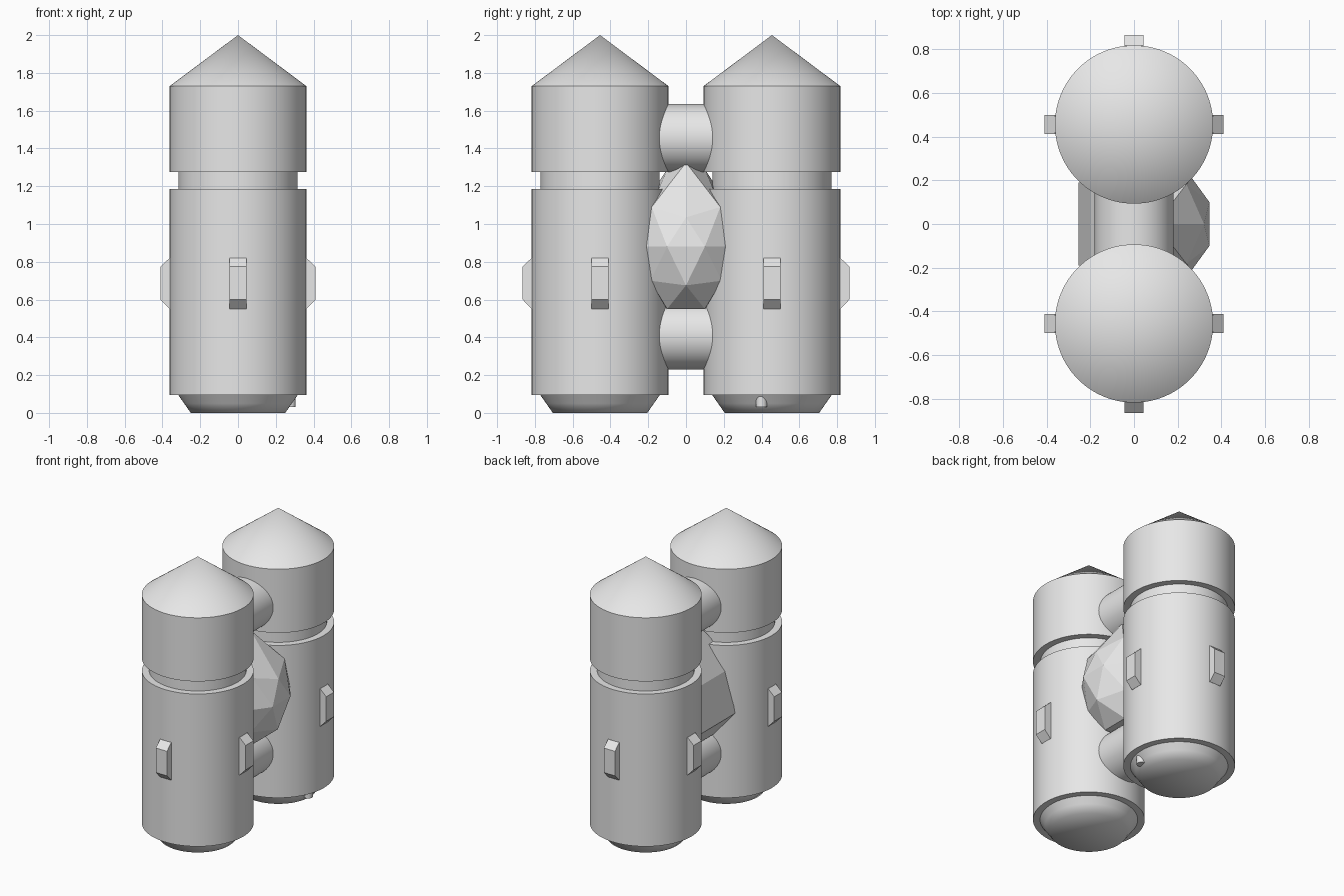
import bpy, bmesh, math
from mathutils import Matrix, Vector

cube = bpy.data.objects.get("Cube")
if cube:
    bpy.data.objects.remove(cube, do_unlink=True)

GREY = (0.8, 0.8, 0.8, 1)
mat = bpy.data.materials.new("plain grey")
mat.use_nodes = True
mat.diffuse_color = GREY
mat.node_tree.nodes["Principled BSDF"].inputs["Base Color"].default_value = GREY

SPACING = 0.455
RADIUS = 0.362
SEGMENTS = 96


def finish(name, bm, smooth=None):
    """Turn a bmesh into a named object, smooth below the given angle."""
    bmesh.ops.recalc_face_normals(bm, faces=bm.faces)
    mesh = bpy.data.meshes.new(name)
    bm.to_mesh(mesh)
    bm.free()
    mesh.materials.append(mat)
    obj = bpy.data.objects.new(name, mesh)
    bpy.context.collection.objects.link(obj)
    if smooth:
        bpy.ops.object.select_all(action='DESELECT')
        obj.select_set(True)
        bpy.context.view_layer.objects.active = obj
        bpy.ops.object.shade_smooth_by_angle(angle=math.radians(smooth))
    return obj


def lathe(name, profile, y, smooth):
    """Revolve (radius, height) points about a vertical axis."""
    bm = bmesh.new()
    pts = [bm.verts.new((r, 0, z)) for r, z in profile]
    edges = [bm.edges.new(pair) for pair in zip(pts, pts[1:])]
    bmesh.ops.spin(bm, geom=pts + edges, cent=(0, 0, 0), axis=(0, 0, 1),
                   angle=math.tau, steps=SEGMENTS)
    bmesh.ops.remove_doubles(bm, verts=bm.verts, dist=1e-4)
    bmesh.ops.translate(bm, verts=bm.verts, vec=(0, y, 0))
    return finish(name, bm, smooth)


def cylinder(name, radius, length, matrix):
    bm = bmesh.new()
    bmesh.ops.create_cone(bm, cap_ends=True, segments=64, radius1=radius,
                          radius2=radius, depth=length, matrix=matrix)
    return finish(name, bm, 30)


def lug(name, y, angle):
    """Small block with sloped ends, standing out from a tower wall."""
    bm = bmesh.new()
    outline = [(0.33, 0.55), (0.362, 0.55), (0.41, 0.6),
               (0.41, 0.775), (0.362, 0.82), (0.33, 0.82)]
    face = bm.faces.new([bm.verts.new((r, -0.044, z)) for r, z in outline])
    new = bmesh.ops.extrude_face_region(bm, geom=[face])["geom"]
    bmesh.ops.translate(bm, vec=(0, 0.088, 0),
                        verts=[v for v in new if isinstance(v, bmesh.types.BMVert)])
    bm.transform(Matrix.Translation((0, y, 0)) @ Matrix.Rotation(angle, 4, 'Z'))
    return finish(name, bm)


# Two towers, each with body, neck, head, pointed roof, foot and lugs
body = [(0, 0.095), (RADIUS, 0.095), (RADIUS, 1.185), (0.315, 1.185),
        (0.315, 1.275), (RADIUS, 1.275), (RADIUS, 1.73), (0, 2)]
foot = [(0, 0), (0.25, 0), (0.285, 0.05), (0.32, 0.1), (0, 0.1)]
for side, label in ((-1, "front"), (1, "back")):
    y = side * SPACING
    lathe(label + "_tower", body, y, 30)
    lathe(label + "_foot", foot, y, 60)
    for turn, where in ((0, "left"), (side * math.pi / 2, "outer"), (math.pi, "right")):
        lug(f"{label}_{where}_lug", y, turn)

# Small rib on the back foot
cylinder("foot_rib", 0.03, 0.07, Matrix.Translation((0.275, 0.4, 0.065)))

# Round connectors between the towers
for label, z in (("upper", 1.455), ("lower", 0.41)):
    cylinder(label + "_connector", 0.18, 0.6,
             Matrix.Translation((0, 0, z)) @ Matrix.Rotation(math.pi / 2, 4, 'X'))

# Faceted core: mirrored points wrapped in a convex hull
half = [(0.1, 0, 1.325), (0.32, 0, 1.035), (0.315, 0, 0.675),
        (0.345, 0.1, 0.88), (0.265, 0.21, 0.88), (0.24, 0.182, 1.09),
        (0.23, 0.19, 0.7), (0.16, 0.1, 0.55), (-0.14, 0.11, 0.55),
        (-0.255, 0.19, 0.7), (-0.2, 0.185, 1), (-0.1, 0.165, 1.19),
        (-0.05, 0.1, 1.29)]
bm = bmesh.new()
for x, y, z in half:
    for s in ((-1, 1) if y else (1,)):
        bm.verts.new((x, s * y, z))
hull = bmesh.ops.convex_hull(bm, input=bm.verts)
loose = [v for v in bm.verts if not v.link_faces]
bmesh.ops.delete(bm, geom=loose, context='VERTS')
finish("faceted_core", bm)
